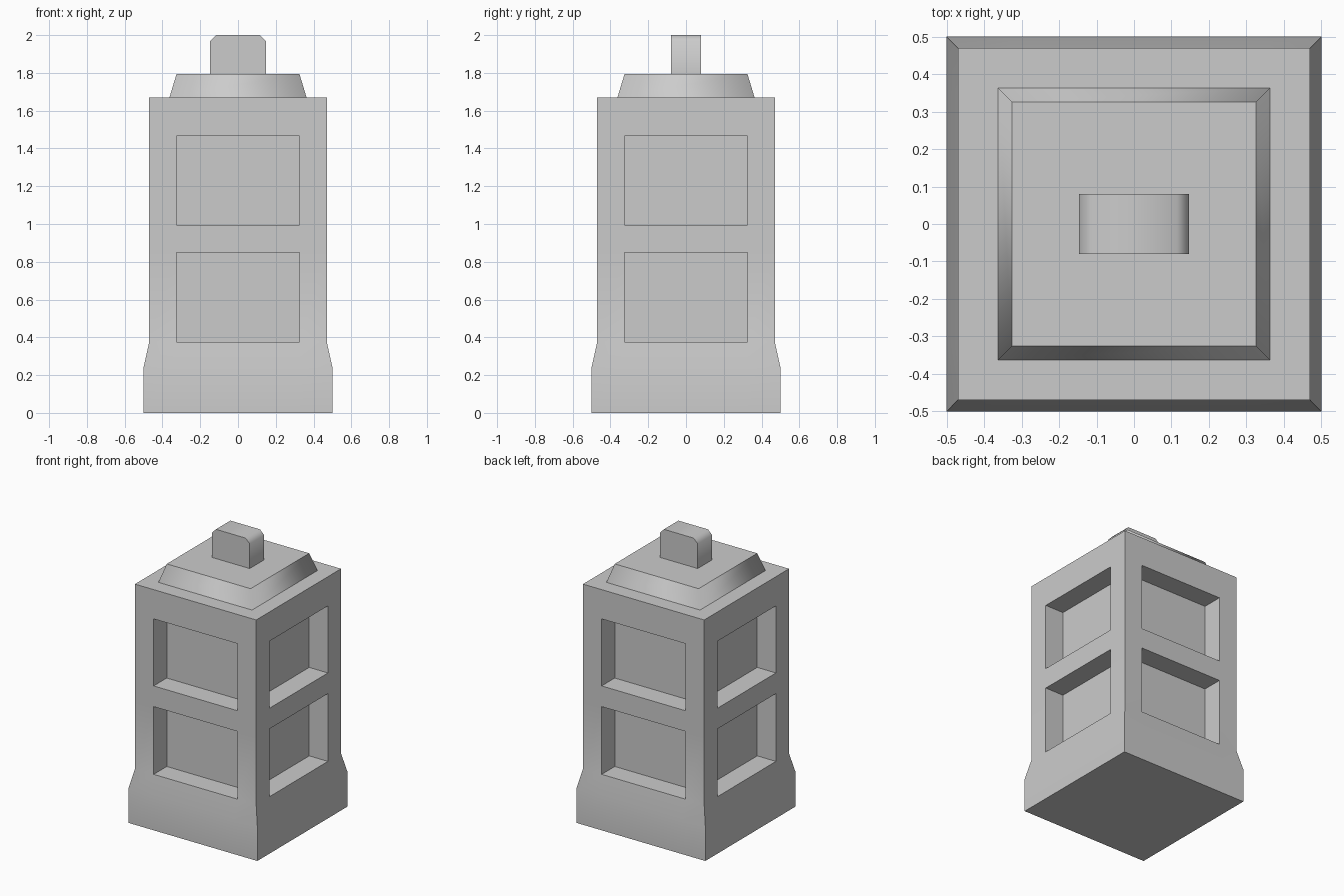
import bpy, bmesh, math
from mathutils import Vector, Matrix

if "Cube" in bpy.data.objects:
    bpy.data.objects.remove(bpy.data.objects["Cube"])

WIN = 0.325      # half width of the window openings and of the inner core
BODY = 0.47      # half width of the body


def finish(name, bm, angle=30):
    mesh = bpy.data.meshes.new(name)
    bm.to_mesh(mesh)
    bm.free()
    ob = bpy.data.objects.new(name, mesh)
    bpy.context.collection.objects.link(ob)
    bpy.ops.object.select_all(action='DESELECT')
    ob.select_set(True)
    bpy.context.view_layer.objects.active = ob
    bpy.ops.object.shade_smooth_by_angle(angle=math.radians(angle))
    return ob


def square_ring(bm, half, z, xs):
    """Points along the front edge, repeated around four sides."""
    return [bm.verts.new(Matrix.Rotation(k * math.pi / 2, 3, 'Z') @ Vector((x, -half, z)))
            for k in range(4) for x in (-half, *xs)]


def bridge(bm, low, high):
    n = len(low)
    return [bm.faces.new((low[i], low[(i + 1) % n], high[(i + 1) % n], high[i])) for i in range(n)]


# Body with flared base and two recessed windows on every side
bm = bmesh.new()
levels = [(0, 0.5), (0.24, 0.5), (0.375, BODY), (0.85, BODY),
          (0.995, BODY), (1.465, BODY), (1.67, BODY)]
rings = [square_ring(bm, h, z, (-WIN, WIN)) for z, h in levels]
windows = []
for band, (low, high) in enumerate(zip(rings, rings[1:])):
    faces = bridge(bm, low, high)
    if band in (2, 4):
        windows += faces[1::3]
bm.faces.new(list(reversed(rings[0])))
bm.faces.new(rings[-1])
bm.normal_update()
for face in bmesh.ops.extrude_discrete_faces(bm, faces=windows)['faces']:
    face.normal_update()
    bmesh.ops.translate(bm, verts=face.verts, vec=-face.normal * (BODY - WIN))
finish("body", bm)

# Tapered roof, soft around its corners with a crisp top edge
bm = bmesh.new()
low, high = (square_ring(bm, h, z, ()) for z, h in ((1.67, 0.363), (1.795, WIN)))
bridge(bm, low, high)
bm.faces.new(list(reversed(low)))
bm.faces.new(high)
roof = finish("roof", bm, 89.9)
for edge in roof.data.edges:
    a, b = (roof.data.vertices[v].co.z for v in edge.vertices)
    edge.use_edge_sharp = abs(a - b) < 0.01

# Handle: chamfered profile extruded front to back
bm = bmesh.new()
profile = [(-0.147, 1.795), (0.147, 1.795), (0.147, 1.968),
           (0.115, 2.0), (-0.115, 2.0), (-0.147, 1.968)]
front = [bm.verts.new((x, -0.08, z)) for x, z in profile]
back = [bm.verts.new((x, 0.08, z)) for x, z in profile]
bm.faces.new(front)
bm.faces.new(list(reversed(back)))
bridge(bm, back, front)
bmesh.ops.recalc_face_normals(bm, faces=bm.faces)
finish("handle", bm, 60)
